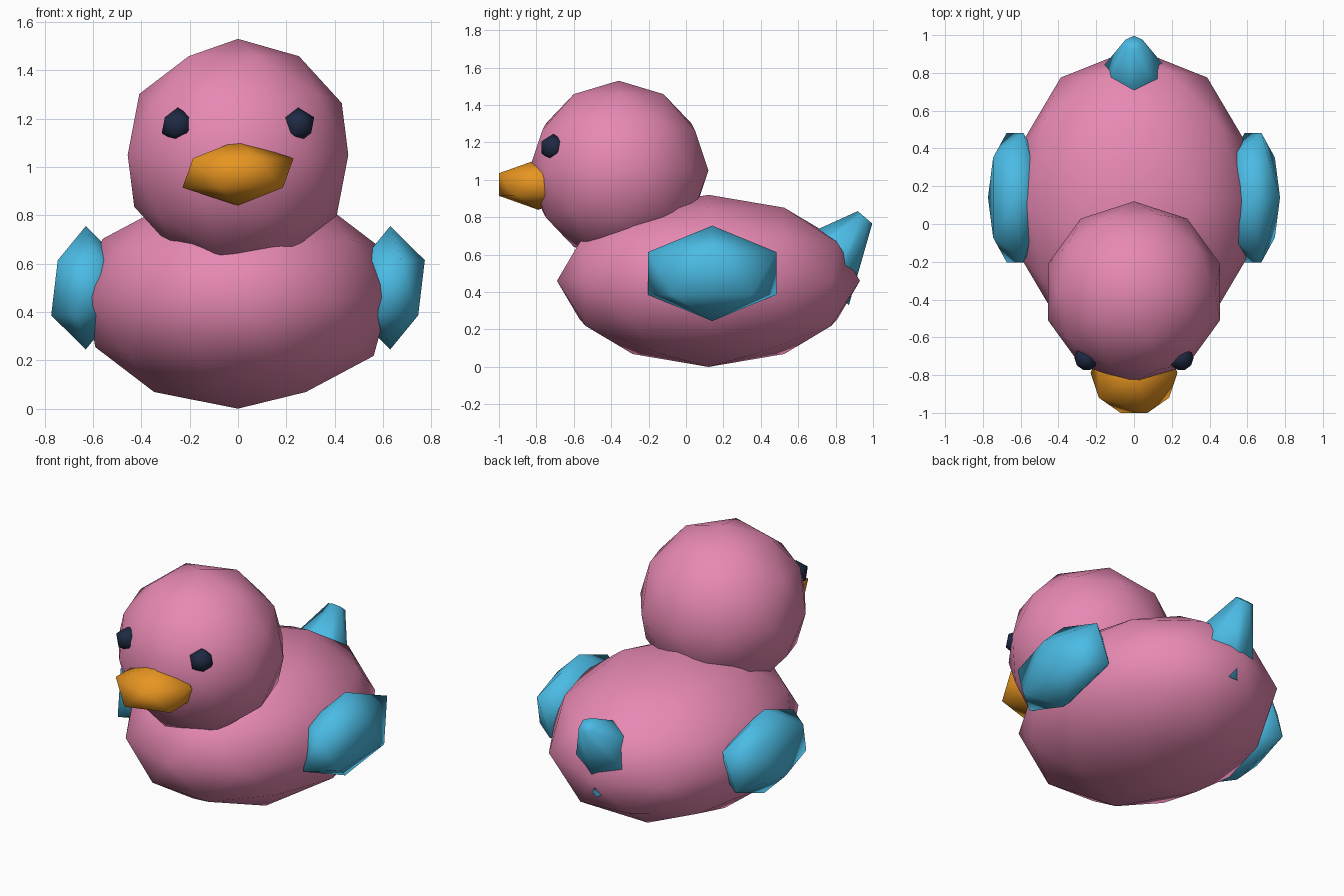
import bpy
import math

cube = bpy.data.objects.get("Cube")
if cube:
    bpy.data.objects.remove(cube, do_unlink=True)


def material(name, rgb):
    mat = bpy.data.materials.new(name)
    mat.use_nodes = True
    color = (*rgb, 1)
    mat.diffuse_color = color
    bsdf = mat.node_tree.nodes["Principled BSDF"]
    bsdf.inputs["Base Color"].default_value = color
    bsdf.inputs["Roughness"].default_value = 0.7
    return mat


pink = material("pink", (0.80, 0.25, 0.45))
blue = material("sky blue", (0.07, 0.50, 0.78))
orange = material("orange", (0.80, 0.30, 0.015))
navy = material("dark navy", (0.013, 0.022, 0.054))


def finish(name, mat):
    obj = bpy.context.object
    obj.name = name
    obj.data.name = name
    obj.data.materials.append(mat)
    bpy.ops.object.shade_smooth()
    return obj


def ball(name, mat, center, radii, detail=1):
    """Low-poly ellipsoid."""
    bpy.ops.mesh.primitive_ico_sphere_add(subdivisions=detail, radius=1, location=center)
    bpy.context.object.scale = radii
    bpy.ops.object.transform_apply(location=False, rotation=False, scale=True)
    return finish(name, mat)


# Body and head
ball("body", pink, (0, 0.12, 0.46), (0.66, 0.81, 0.46), 2)
ball("head", pink, (0, -0.36, 1.05), (0.48, 0.48, 0.48), 2)

# Beak
ball("beak", orange, (0, -0.79, 0.975), (0.257, 0.247, 0.135))

# Eyes and wings on both sides
for side, sign in (("left", 1), ("right", -1)):
    ball(side + "_eye", navy, (sign * 0.25, -0.71, 1.173), (0.073, 0.073, 0.073))
    ball(side + "_wing", blue, (sign * 0.63, 0.14, 0.5), (0.16, 0.403, 0.255))

# Tail: blunt six-sided cone leaning backwards
bpy.ops.mesh.primitive_cone_add(
    vertices=6, radius1=0.241, radius2=0.051, depth=0.411,
    location=(0, 0.823, 0.644), rotation=(math.radians(-40.8), 0, 0))
finish("tail", blue)
